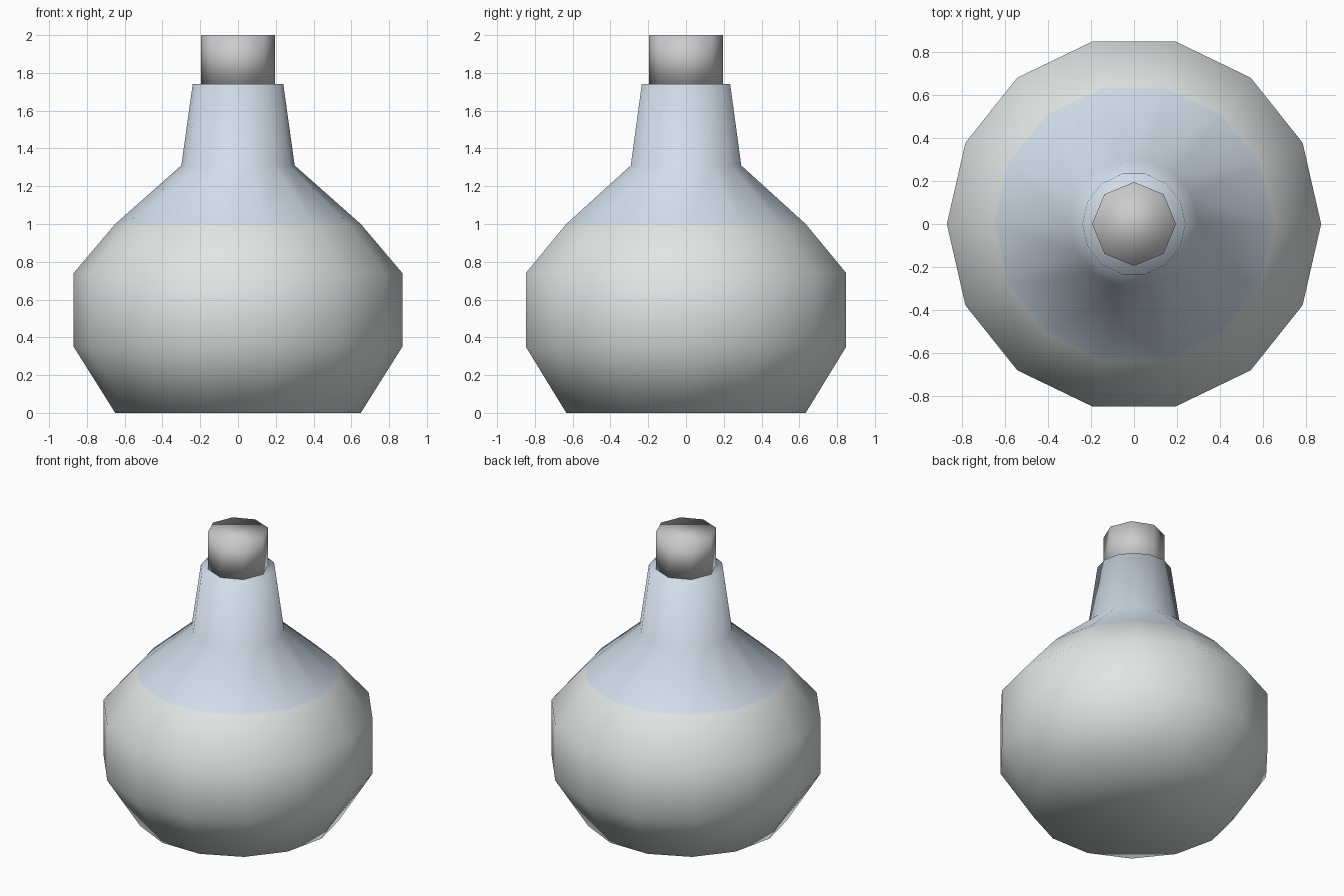
import bpy, bmesh
from math import cos, sin, tau

if "Cube" in bpy.data.objects:
    bpy.data.objects.remove(bpy.data.objects["Cube"])


def lathe(name, profile, sides):
    """Closed, smooth-shaded solid of revolution from (radius, z) points."""
    bm = bmesh.new()
    rings = [[bm.verts.new((r * cos(tau * i / sides), r * sin(tau * i / sides), z))
              for i in range(sides)] for r, z in profile]
    for low, high in zip(rings, rings[1:]):
        for i in range(sides):
            j = (i + 1) % sides
            bm.faces.new((low[i], low[j], high[j], high[i]))
    bm.faces.new(rings[0][::-1])
    bm.faces.new(rings[-1])
    for face in bm.faces:
        face.smooth = True
    mesh = bpy.data.meshes.new(name)
    bm.to_mesh(mesh)
    bm.free()
    obj = bpy.data.objects.new(name, mesh)
    bpy.context.collection.objects.link(obj)
    return obj


def material(name, color):
    mat = bpy.data.materials.new(name)
    mat.diffuse_color = (*color, 1)
    mat.use_nodes = True
    mat.node_tree.nodes["Principled BSDF"].inputs["Base Color"].default_value = mat.diffuse_color
    return mat


# Flask: liquid-filled belly below z = 1, clear bluish shoulder and neck above
flask = lathe("flask", [(0.65, 0), (0.87, 0.35), (0.87, 0.74), (0.65, 1.0),
                        (0.30, 1.31), (0.24, 1.74)], 14)
flask.data.materials.append(material("liquid", (0.75, 0.79, 0.78)))
flask.data.materials.append(material("glass", (0.65, 0.73, 0.82)))
for face in flask.data.polygons:
    face.material_index = 1 if face.center.z > 1.0 else 0

# Eight-sided stopper sitting on the neck
lathe("stopper", [(0.195, 1.74), (0.195, 2.0)], 8)
